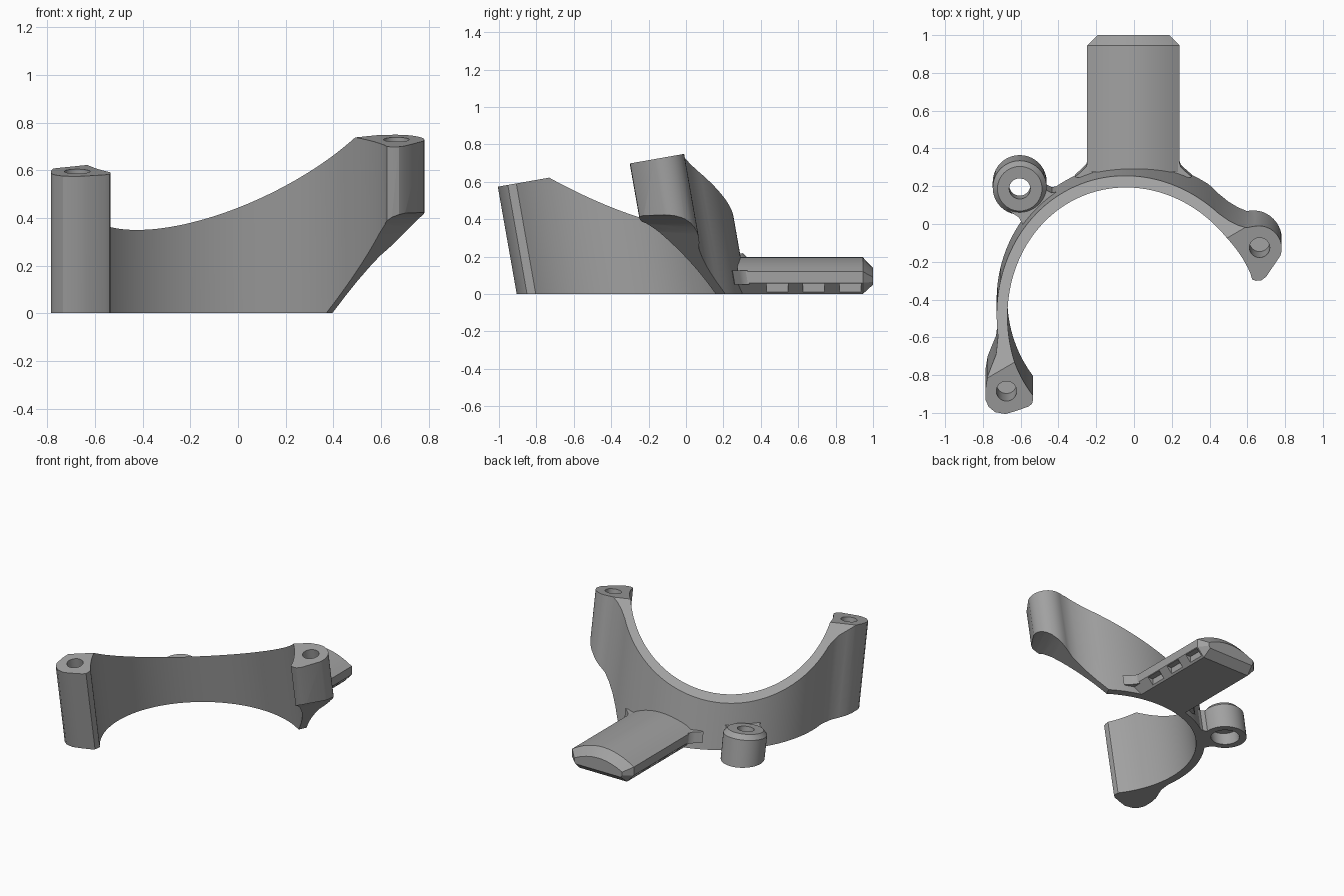
import bpy, bmesh
from math import sin, cos, pi, radians
from mathutils import Vector

cube = bpy.data.objects.get("Cube")
if cube:
    bpy.data.objects.remove(cube, do_unlink=True)

LEAN = 0.176          # the clamp leans forward by ten degrees
CENTRE = (0.0, -0.40)  # centre of the band at ground level

grey = bpy.data.materials.new("grey plastic")
grey.use_nodes = True
colour = (0.36, 0.36, 0.36, 1)
grey.diffuse_color = colour
grey.node_tree.nodes["Principled BSDF"].inputs["Base Color"].default_value = colour


def loft(name, rings):
    """Closed solid through rings of equal point count."""
    bm = bmesh.new()
    loops = [[bm.verts.new(p) for p in ring] for ring in rings]
    n = len(loops[0])
    for low, high in zip(loops, loops[1:]):
        for i in range(n):
            j = (i + 1) % n
            bm.faces.new((low[i], low[j], high[j], high[i]))
    bm.faces.new(loops[0][::-1])
    bm.faces.new(loops[-1])
    bmesh.ops.recalc_face_normals(bm, faces=bm.faces)
    mesh = bpy.data.meshes.new(name)
    bm.to_mesh(mesh)
    bm.free()
    obj = bpy.data.objects.new(name, mesh)
    bpy.context.collection.objects.link(obj)
    mesh.materials.append(grey)
    return obj


def leaning_prism(name, outline, z0, z1):
    return loft(name, [[(x, y - LEAN * z, z) for x, y in outline] for z in (z0, z1)])


def leaning_lathe(name, cx, cy, rings, sides=40):
    """Round part about the leaning axis; rings are (radius, height)."""
    out = []
    for r, z in rings:
        ring = []
        for k in range(sides):
            a = 2 * pi * k / sides
            dy = r * sin(a)
            ring.append((cx + r * cos(a), cy + dy - LEAN * z, z + LEAN * dy * max(z, 0) / 0.2 * 0.9))
        out.append(ring)
    return loft(name, out)


def hole_cutter(cx, cy, r, z0, z1):
    ring = [(cx + r * cos(2 * pi * k / 32), cy + r * sin(2 * pi * k / 32)) for k in range(32)]
    return leaning_prism("cutter", ring, z0, z1)


def cut(obj, cutters):
    for c in cutters:
        mod = obj.modifiers.new("cut", 'BOOLEAN')
        mod.operation = 'DIFFERENCE'
        mod.solver = 'EXACT'
        mod.object = c
    bpy.context.view_layer.update()
    dg = bpy.context.evaluated_depsgraph_get()
    mesh = bpy.data.meshes.new_from_object(obj.evaluated_get(dg))
    obj.modifiers.clear()
    obj.data = mesh
    for c in cutters:
        bpy.data.objects.remove(c, do_unlink=True)


def slice_above(obj, point, normal):
    bm = bmesh.new()
    bm.from_mesh(obj.data)
    res = bmesh.ops.bisect_plane(bm, geom=bm.verts[:] + bm.edges[:] + bm.faces[:], dist=1e-5,
                                 plane_co=point, plane_no=normal, clear_outer=True)
    bmesh.ops.holes_fill(bm, edges=[e for e in bm.edges if e.is_boundary], sides=0)
    bmesh.ops.recalc_face_normals(bm, faces=bm.faces)
    bm.to_mesh(obj.data)
    bm.free()


def arc(r, a0, a1, steps):
    return [(CENTRE[0] + r * cos(radians(a0 + (a1 - a0) * k / steps)),
             CENTRE[1] + r * sin(radians(a0 + (a1 - a0) * k / steps))) for k in range(steps + 1)]


# Band with a post at each end
outline = arc(0.727, 52, 188, 56)
outline += [(-0.73, -0.59), (-0.755, -0.65), (-0.775, -0.70), (-0.785, -0.76), (-0.785, -0.83),
            (-0.77, -0.865), (-0.735, -0.895), (-0.68, -0.905), (-0.63, -0.89), (-0.56, -0.865),
            (-0.54, -0.85), (-0.535, -0.83)]
outline += arc(0.67, 217, 23, 76)
outline += [(0.625, -0.17), (0.645, -0.178), (0.675, -0.175), (0.70, -0.155)]
outline += [(0.66 + 0.122 * cos(radians(a)), 0.122 * sin(radians(a))) for a in range(-20, 101, 10)]
outline += [(0.595, 0.112), (0.55, 0.122), (0.50, 0.142)]
band = leaning_prism("curved_band", outline, 0, 1.0)

# Post tops square to the lean, then the sloping rim between the posts
slice_above(band, (0, -1, 0.575), (0, -LEAN, 1))
DROP = 0.715
slice_above(band, (-0.63, -0.73, 0.6225), (-0.504 * DROP, 0.863 * DROP - LEAN, 1))

# Undercut below the left post, and blind screw holes
u, v = Vector((0.896, -0.443, 0)), Vector((0.443, 0.896, 0))
section = [(0.161, -0.1), (0.60, 0.337), (0.65, 0.378), (0.69, 0.403), (0.73, 0.42),
           (0.79, 0.43), (1.3, 0.43), (1.3, -0.1)]
undercut = loft("cutter", [[u * s + v * t + Vector((0, 0, z)) for s, z in section] for t in (-0.6, 1)])
cut(band, [undercut, hole_cutter(0.665, 0.003, 0.054, 0.54, 0.95),
           hole_cutter(-0.675, -0.78, 0.054, 0.36, 0.85)])

# Side ear with chamfered top and a counterbored hole
EAR = (-0.605, 0.222)
ear = leaning_lathe("side_ear", *EAR, [(0.143, 0), (0.143, 0.17), (0.118, 0.2)])
cut(ear, [hole_cutter(*EAR, 0.056, -0.1, 0.4), hole_cutter(*EAR, 0.095, -0.1, 0.09)])
web = leaning_prism("ear_web", [(-0.67, 0.105), (-0.61, 0.065), (-0.585, 0.02), (-0.52, 0.035),
                                (-0.45, 0.12), (-0.38, 0.205), (-0.435, 0.195), (-0.465, 0.21),
                                (-0.49, 0.29), (-0.50, 0.2), (-0.535, 0.145), (-0.6, 0.112)], 0, 0.17)


# Rear tab with a domed top and chamfered end
def tab_section(y, half, base, bottom, side, shoulder, top):
    pts = [(-base, bottom), (base, bottom), (half, side)]
    for k in range(13):
        t = 1 - k / 6
        pts.append((half * t, shoulder + (top - shoulder) * (1 - t * t)))
    pts.append((-half, side))
    return [(x - 0.003, y, z) for x, z in pts]


tab = loft("rear_tab", [tab_section(0.275, 0.245, 0.19, 0, 0.06, 0.12, 0.197),
                        tab_section(0.945, 0.245, 0.19, 0, 0.06, 0.12, 0.197),
                        tab_section(1.0, 0.19, 0.18, 0.05, 0.065, 0.09, 0.14)])

# Grip notches along both lower edges
notches = []
for side in (-1, 1):
    for y in (0.43, 0.625, 0.82):
        xs = sorted((side * 0.198, side * 0.32))
        notches.append(loft("cutter", [[(x, yy, z) for x, yy in
                       ((xs[0], y), (xs[1], y), (xs[1], y + 0.115), (xs[0], y + 0.115))]
                       for z in (-0.1, 0.056)]))
cut(tab, notches)

# Small fillets where the tab meets the band
for side, name in ((-1, "right_fillet"), (1, "left_fillet")):
    corner = [(0.21, 0.34), (0.242, 0.35), (0.25, 0.325), (0.27, 0.305), (0.31, 0.27), (0.22, 0.26)]
    loft(name, [[(side * x - 0.003, y - LEAN * z, z) for x, y in corner] for z in (0.05, 0.125)])

# Smooth curved walls, keep crisp edges
bpy.ops.object.select_all(action='DESELECT')
for obj in bpy.context.collection.objects:
    if obj.type == 'MESH' and obj.data.materials and obj.data.materials[0] == grey:
        obj.select_set(True)
        bpy.context.view_layer.objects.active = obj
bpy.ops.object.shade_smooth_by_angle(angle=radians(28))
